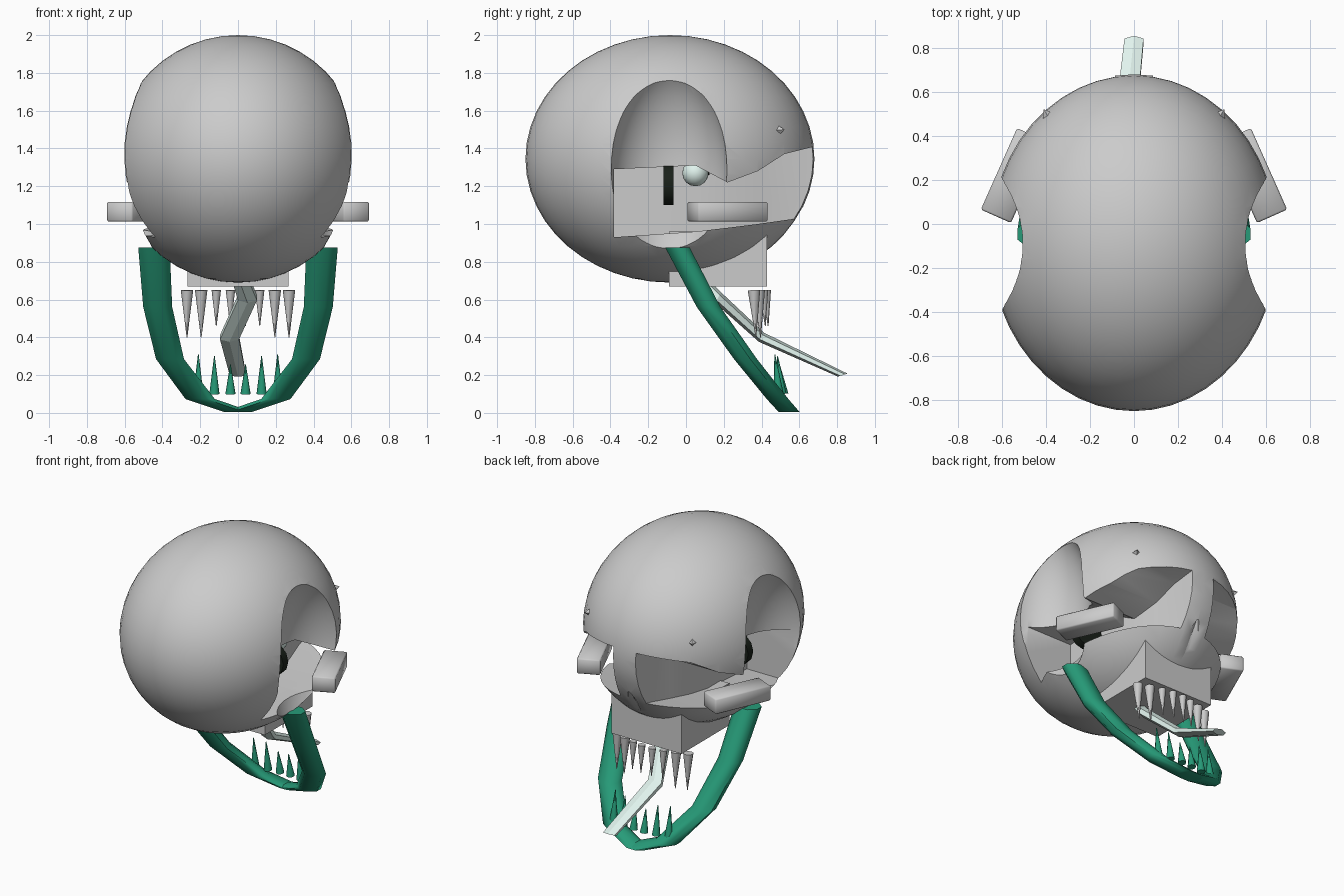
import bpy, bmesh, math
from mathutils import Vector, Matrix

if "Cube" in bpy.data.objects:
    bpy.data.objects.remove(bpy.data.objects["Cube"])


def material(name, rgb):
    m = bpy.data.materials.new(name)
    m.diffuse_color = (*rgb, 1)
    m.use_nodes = True
    m.node_tree.nodes["Principled BSDF"].inputs["Base Color"].default_value = m.diffuse_color
    return m


GREEN = material("jade", (0.02, 0.33, 0.19))
MINT = material("mint", (0.75, 0.9, 0.85))
BLACK = material("black", (0.01, 0.015, 0.01))


def finish(name, bm, mat=None, angle=None):
    bmesh.ops.recalc_face_normals(bm, faces=bm.faces)
    me = bpy.data.meshes.new(name)
    bm.to_mesh(me)
    bm.free()
    ob = bpy.data.objects.new(name, me)
    bpy.context.collection.objects.link(ob)
    if mat:
        me.materials.append(mat)
    if angle:
        smooth(ob, angle)
    return ob


def smooth(ob, angle):
    bpy.ops.object.select_all(action='DESELECT')
    ob.select_set(True)
    bpy.context.view_layer.objects.active = ob
    bpy.ops.object.shade_smooth_by_angle(angle=math.radians(angle))


def ellipsoid(name, loc, radii, seg=48, mat=None, angle=None):
    bm = bmesh.new()
    bmesh.ops.create_uvsphere(bm, u_segments=seg, v_segments=seg // 2, radius=1,
                              matrix=Matrix.LocRotScale(Vector(loc), None, Vector(radii)))
    return finish(name, bm, mat, angle)


def box(name, loc, size, rot_z=0, bevel=0):
    bm = bmesh.new()
    bmesh.ops.create_cube(bm, size=1, matrix=Matrix.Translation(loc)
                          @ Matrix.Rotation(rot_z, 4, 'Z') @ Matrix.Diagonal((*size, 1)))
    if bevel:
        bmesh.ops.bevel(bm, geom=bm.edges[:], offset=bevel, segments=1, affect='EDGES')
    return finish(name, bm, None, 50)


def cone(name, base, tip, r, mat=None, seg=8, r2=0.002):
    base, tip = Vector(base), Vector(tip)
    d = tip - base
    bm = bmesh.new()
    bmesh.ops.create_cone(bm, cap_ends=True, segments=seg, radius1=r, radius2=r2, depth=d.length,
                          matrix=Matrix.Translation((base + tip) / 2)
                          @ d.to_track_quat('Z', 'Y').to_matrix().to_4x4())
    return finish(name, bm, mat, 50)


def loft(name, sections, n, mat, angle=None):
    """Each section: centre, half-axis u, half-axis v."""
    bm = bmesh.new()
    rings = []
    for c, u, v in sections:
        ring = []
        for i in range(n):
            a = 2 * math.pi * (i + 0.5) / n
            ring.append(bm.verts.new(Vector(c) + Vector(u) * math.cos(a) + Vector(v) * math.sin(a)))
        rings.append(ring)
    for a, b in zip(rings, rings[1:]):
        for i in range(n):
            j = (i + 1) % n
            bm.faces.new((a[i], a[j], b[j], b[i]))
    bm.faces.new(rings[0])
    bm.faces.new(rings[-1])
    return finish(name, bm, mat, angle)


def inner_wall(y):
    """Socket wall runs towards the nose ridge at the front."""
    return 0.2 if y < 0.15 else 0.2 - 0.13 * min(1, (y - 0.15) / 0.5)


def socket_cutter(stations, s):
    """Loft of rectangles along y: (y, bottom, top)."""
    bm = bmesh.new()
    rings = []
    for y, lo, hi in stations:
        a, b = s * inner_wall(y), s * 0.9
        rings.append([bm.verts.new(p) for p in ((a, y, lo), (b, y, lo), (b, y, hi), (a, y, hi))])
    for p, q in zip(rings, rings[1:]):
        for i in range(4):
            j = (i + 1) % 4
            bm.faces.new((p[i], p[j], q[j], q[i]))
    bm.faces.new(rings[0])
    bm.faces.new(rings[-1])
    bmesh.ops.triangulate(bm, faces=bm.faces[:])
    return finish("socket_cut", bm)


def carve(ob, cutters):
    for c in cutters:
        c.hide_render = True
        m = ob.modifiers.new("cut", 'BOOLEAN')
        m.operation, m.solver, m.object = 'DIFFERENCE', 'EXACT', c
    dg = bpy.context.evaluated_depsgraph_get()
    me = bpy.data.meshes.new_from_object(ob.evaluated_get(dg))
    ob.modifiers.clear()
    ob.data = me
    for c in cutters:
        bpy.data.objects.remove(c)


# Cranium, carved by temples, open eye sockets and a nose hole
cranium = ellipsoid("cranium", (0, -0.085, 1.345), (0.655, 0.765, 0.655))
stations = [(-0.38, 0.93, 1.29), (0.05, 0.96, 1.31), (0.22, 0.98, 1.22), (0.38, 1.0, 1.28),
            (0.52, 1.02, 1.37), (0.8, 1.06, 1.44)]
cutters = []
for s in (-1, 1):
    cutters.append(ellipsoid("temple_cut", (s * 0.66, -0.09, 1.27), (0.29, 0.315, 0.58)))
    cutters.append(socket_cutter(stations, s))
cutters.append(cone("nose_cut", (0, 0.58, 0.9), (0, 0.62, 1.12), 0.09, seg=6))
carve(cranium, cutters)
smooth(cranium, 40)

# Upper jaw block
box("upper_jaw", (0, 0.17, 0.815), (0.535, 0.52, 0.29))

for s in (-1, 1):
    # Cheekbones
    box("cheekbone", (s * 0.545, 0.22, 1.065), (0.15, 0.405, 0.105), s * math.radians(24), 0.008)
    # Eyes set in front of dark discs
    ellipsoid("eye", (s * 0.26, 0.05, 1.27), (0.07, 0.07, 0.07), 16, MINT, 40)
    ellipsoid("pupil", (s * 0.26, 0.115, 1.275), (0.02, 0.012, 0.02), 8, BLACK, 40)
    cone("socket_backing", (s * 0.32, -0.12, 1.21), (s * 0.32, -0.065, 1.21), 0.11, BLACK, 12, 0.11)
    # Small forehead nubs
    cone("brow_nub", (s * 0.36, 0.44, 1.49), (s * 0.41, 0.52, 1.5), 0.065, None, 4)
    # Upper teeth
    for x, y, tip, r in ((0.27, 0.36, 0.4, 0.033), (0.195, 0.385, 0.4, 0.033),
                         (0.115, 0.41, 0.46, 0.025), (0.04, 0.425, 0.46, 0.025)):
        cone("upper_tooth", (s * x, y, 0.65), (s * x, y + 0.01, tip), r)
    # Lower teeth
    for x, y, tip in ((0.21, 0.49, 0.31), (0.125, 0.505, 0.3), (0.04, 0.515, 0.255)):
        cone("lower_tooth", (s * x, y, 0.1), (s * x, y - 0.02, tip), 0.027, GREEN)

# Lower jaw halves meeting at the chin: (x, y, z, half width, half depth)
half = [(0.445, -0.045, 0.875, 0.09, 0.07), (0.425, 0.12, 0.56, 0.083, 0.068),
        (0.36, 0.315, 0.285, 0.08, 0.066), (0.2, 0.485, 0.073, 0.084, 0.062),
        (0, 0.545, 0.006, 0.084, 0.06)]
for s, side in ((1, "right"), (-1, "left")):
    loft("lower_jaw_" + side, [((s * x, y, z), (s * w, 0, 0), (0, d, 0))
                               for x, y, z, w, d in half], 8, GREEN, 60)

# Tongue
loft("tongue", [((0.01, 0.06, 0.72), (0.05, 0, 0), (0, 0.016, 0.028)),
                ((0.05, 0.17, 0.61), (0.058, 0, 0), (0, 0.016, 0.028)),
                ((-0.045, 0.4, 0.4), (0.058, 0, 0), (0, 0.014, 0.024)),
                ((0, 0.83, 0.2), (0.05, 0, 0), (0, 0.025, 0.008))], 6, MINT)
